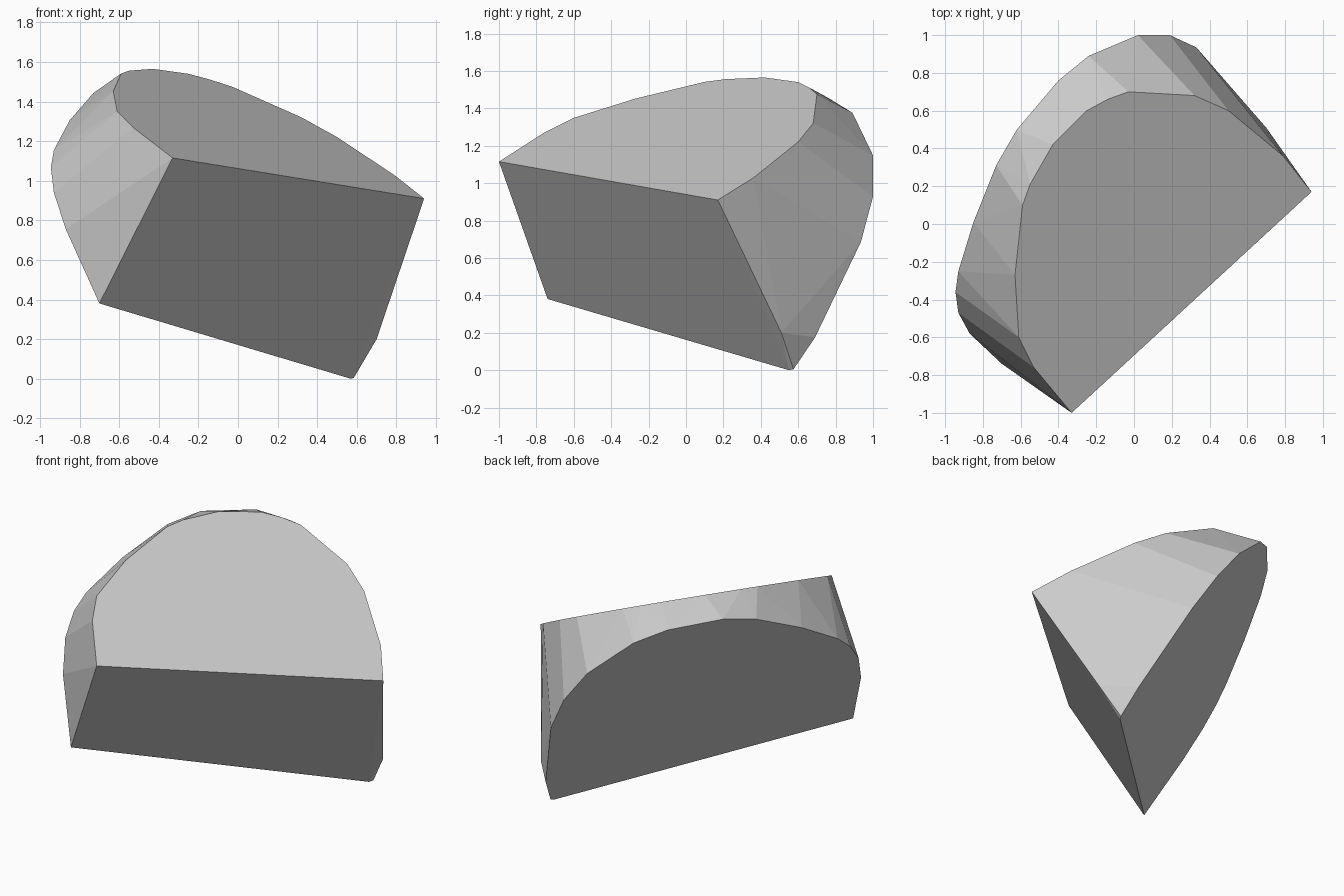
import bpy, bmesh, math

if "Cube" in bpy.data.objects:
    bpy.data.objects.remove(bpy.data.objects["Cube"])

# Outlines of the two tilted flat faces, as (x, y)
upper = [(-.33, -1), (-.53, -.76), (-.61, -.60), (-.63, -.27), (-.59, .10),
         (-.55, .21), (-.43, .42), (-.25, .60), (-.14, .66), (-.03, .70),
         (.32, .68), (.50, .60), (.79, .36), (.94, .17)]
lower = [(-.70, -.74), (-.87, -.58), (-.93, -.47), (-.945, -.36), (-.93, -.25),
         (-.85, .01), (-.73, .31), (-.62, .50), (-.40, .76), (-.24, .89),
         (.02, 1), (.19, 1), (.33, .935), (.54, .69), (.585, .575), (.57, .55)]


def on_plane(points, a, b, c):
    return [(x, y, max(0, a * x + b * y + c)) for x, y in points]


# Arched wedge: both outlines plus the clipped corner, wrapped in a convex skin
points = (on_plane(upper, -.4258, .2869, 1.2614)
          + on_plane(lower, -1.29, .975, .199) + [(.70, .51, .20)])
bm = bmesh.new()
for p in points:
    bm.verts.new(p)
hull = bmesh.ops.convex_hull(bm, input=bm.verts[:])
loose = [v for v in bm.verts if not v.link_faces]
bmesh.ops.delete(bm, geom=loose, context='VERTS')
bmesh.ops.dissolve_limit(bm, angle_limit=math.radians(1),
                         verts=bm.verts[:], edges=bm.edges[:])
bmesh.ops.recalc_face_normals(bm, faces=bm.faces[:])
mesh = bpy.data.meshes.new("arched_wedge")
bm.to_mesh(mesh)
bm.free()

grey = bpy.data.materials.new("light grey")
grey.diffuse_color = (.6, .6, .6, 1)
grey.use_nodes = True
grey.node_tree.nodes["Principled BSDF"].inputs["Base Color"].default_value = grey.diffuse_color
mesh.materials.append(grey)
wedge = bpy.data.objects.new("arched_wedge", mesh)
bpy.context.collection.objects.link(wedge)
